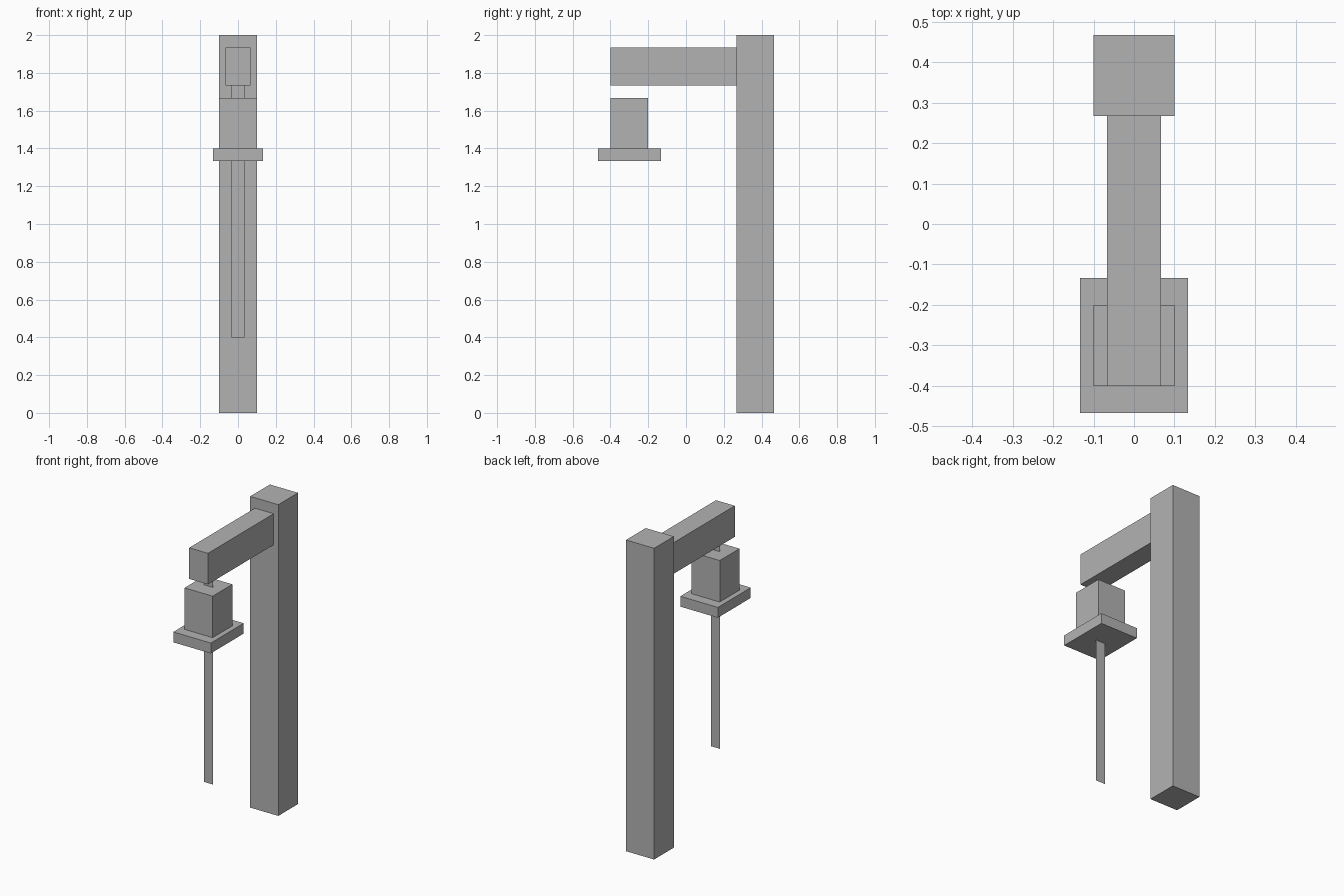
import bpy
import bmesh
from mathutils import Matrix, Vector

cube = bpy.data.objects.get("Cube")
if cube:
    bpy.data.objects.remove(cube, do_unlink=True)

U = 1 / 15  # modelling unit: the post is 30 units tall

grey = bpy.data.materials.new("plain grey")
grey.use_nodes = True
grey.diffuse_color = (0.45, 0.45, 0.45, 1)
grey.node_tree.nodes["Principled BSDF"].inputs["Base Color"].default_value = grey.diffuse_color


def finish(name, bm):
    mesh = bpy.data.meshes.new(name)
    bm.to_mesh(mesh)
    bm.free()
    mesh.materials.append(grey)
    obj = bpy.data.objects.new(name, mesh)
    bpy.context.collection.objects.link(obj)


def box(name, low, high):
    """Box between two corners given in units."""
    low, high = Vector(low) * U, Vector(high) * U
    place = Matrix.Translation((low + high) / 2) @ Matrix.Diagonal((*(high - low), 1))
    bm = bmesh.new()
    bmesh.ops.create_cube(bm, size=1, matrix=place)
    finish(name, bm)


def strip(name, half_width, y, bottom, top):
    """Flat upright strip facing the front."""
    bm = bmesh.new()
    corners = [(-half_width, bottom), (half_width, bottom), (half_width, top), (-half_width, top)]
    bm.faces.new([bm.verts.new(Vector((x, y, z)) * U) for x, z in corners])
    finish(name, bm)


# Upright post and the arm reaching forward from it
box("post", (-1.5, 4, 0), (1.5, 7, 30))
box("arm", (-1, -6, 26), (1, 4, 29))

# Hanging bell with its wider rim
box("bell_body", (-1.5, -6, 21), (1.5, -3, 25))
box("bell_rim", (-2, -7, 20), (2, -2, 21))

# Flat hanger above the bell and pull rope below it
strip("hanger", 0.5, -4.5, 25, 26)
strip("pull_rope", 0.5, -4.5, 6, 20)
